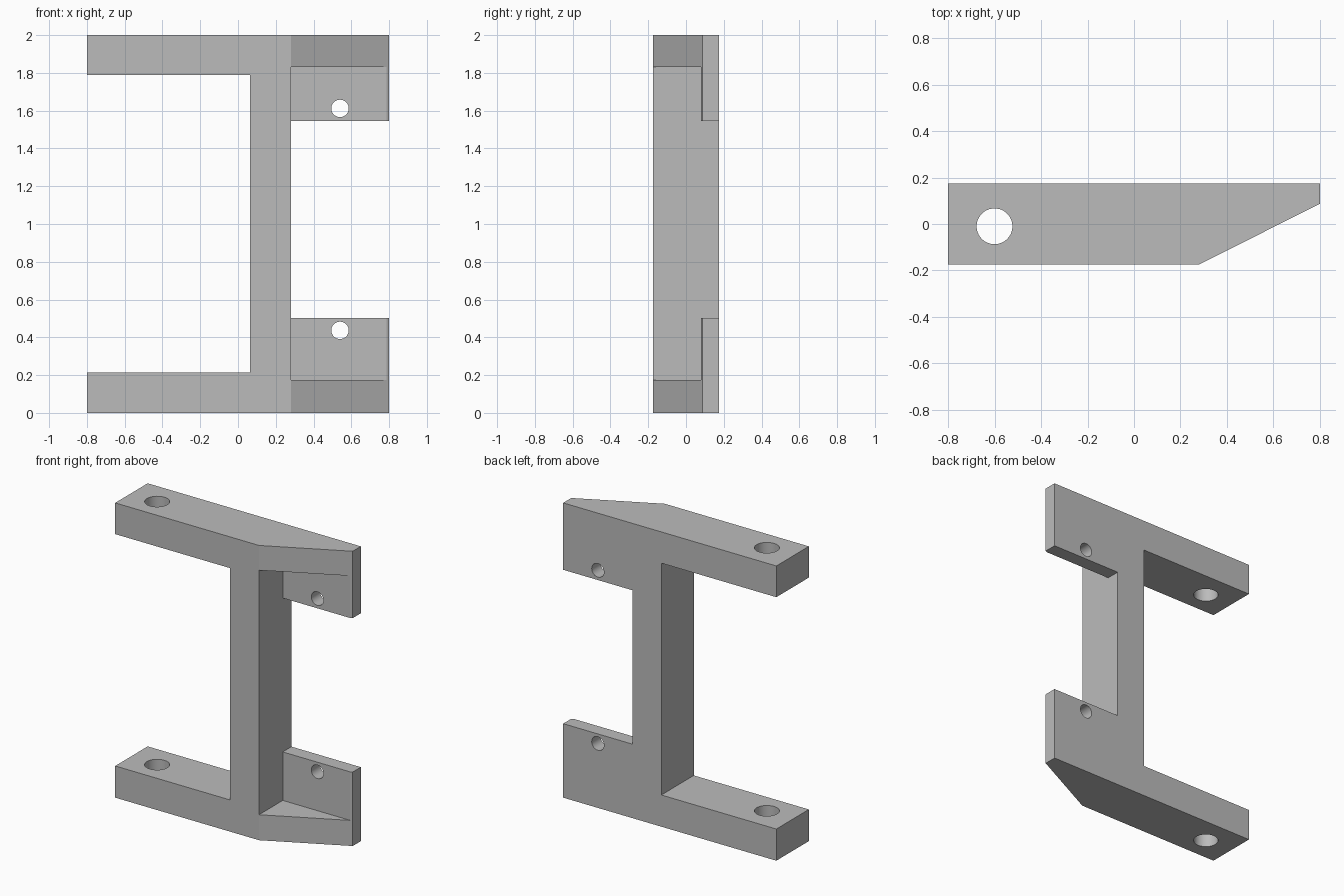
import bpy, bmesh, math
from mathutils import Matrix, Vector

cube = bpy.data.objects.get("Cube")
if cube:
    bpy.data.objects.remove(cube, do_unlink=True)

grey = bpy.data.materials.new("plain grey")
grey.use_nodes = True
GREY = (0.5, 0.5, 0.5, 1)
grey.diffuse_color = GREY
grey.node_tree.nodes["Principled BSDF"].inputs["Base Color"].default_value = GREY


def add_object(name, bm):
    bmesh.ops.recalc_face_normals(bm, faces=bm.faces)
    mesh = bpy.data.meshes.new(name)
    bm.to_mesh(mesh)
    bm.free()
    mesh.materials.append(grey)
    obj = bpy.data.objects.new(name, mesh)
    bpy.context.collection.objects.link(obj)
    return obj


def box(name, low, high):
    low, high = Vector(low), Vector(high)
    bm = bmesh.new()
    matrix = Matrix.Translation((low + high) / 2) @ Matrix.Diagonal((*(high - low), 1))
    bmesh.ops.create_cube(bm, size=1, matrix=matrix)
    return add_object(name, bm)


def drill(name, centre, radius, depth, tilt=0):
    bm = bmesh.new()
    matrix = Matrix.Translation(centre) @ Matrix.Rotation(tilt, 4, 'X')
    bmesh.ops.create_cone(bm, cap_ends=True, segments=48, radius1=radius,
                          radius2=radius, depth=depth, matrix=matrix)
    return add_object(name, bm)


# Solid block with one chamfered side, extruded from its plan outline
X, Y, H = 0.8, 0.174, 2.0
POST_LEFT, POST_RIGHT = 0.063, 0.28
bm = bmesh.new()
outline = [(-X, -Y), (POST_RIGHT, -Y), (X, 0.087), (X, Y), (-X, Y)]
base = bm.faces.new([bm.verts.new((x, y, 0)) for x, y in outline])
top = bmesh.ops.extrude_face_region(bm, geom=[base])["geom"]
bmesh.ops.translate(bm, vec=(0, 0, H),
                    verts=[v for v in top if isinstance(v, bmesh.types.BMVert)])
bracket = add_object("bracket", bm)

# Openings, pocket in front of the mounting plates, and bolt holes
cutters = [
    box("arm_gap_cutter", (-1, -1, 0.215), (POST_LEFT, 1, 1.788)),
    box("plate_pocket_cutter", (POST_RIGHT, -1, 0.173), (1, 0.08, 1.832)),
    box("plate_gap_cutter", (POST_RIGHT, -0.5, 0.502), (1.2, 0.5, 1.546)),
    drill("arm_hole_cutter", (-0.6, -0.01, 1), 0.077, 3),
    drill("lower_plate_hole_cutter", (0.54, 0, 0.437), 0.046, 1, math.pi / 2),
    drill("upper_plate_hole_cutter", (0.54, 0, 1.612), 0.046, 1, math.pi / 2),
]
bpy.context.view_layer.objects.active = bracket
for cutter in cutters:
    cut = bracket.modifiers.new(cutter.name, 'BOOLEAN')
    cut.operation = 'DIFFERENCE'
    cut.solver = 'EXACT'
    cut.object = cutter
    bpy.ops.object.modifier_apply(modifier=cut.name)
for cutter in cutters:
    bpy.data.objects.remove(cutter, do_unlink=True)

# Smooth hole walls with crisp edges
bpy.ops.object.select_all(action='DESELECT')
bracket.select_set(True)
bpy.ops.object.shade_smooth_by_angle(angle=math.radians(20))
